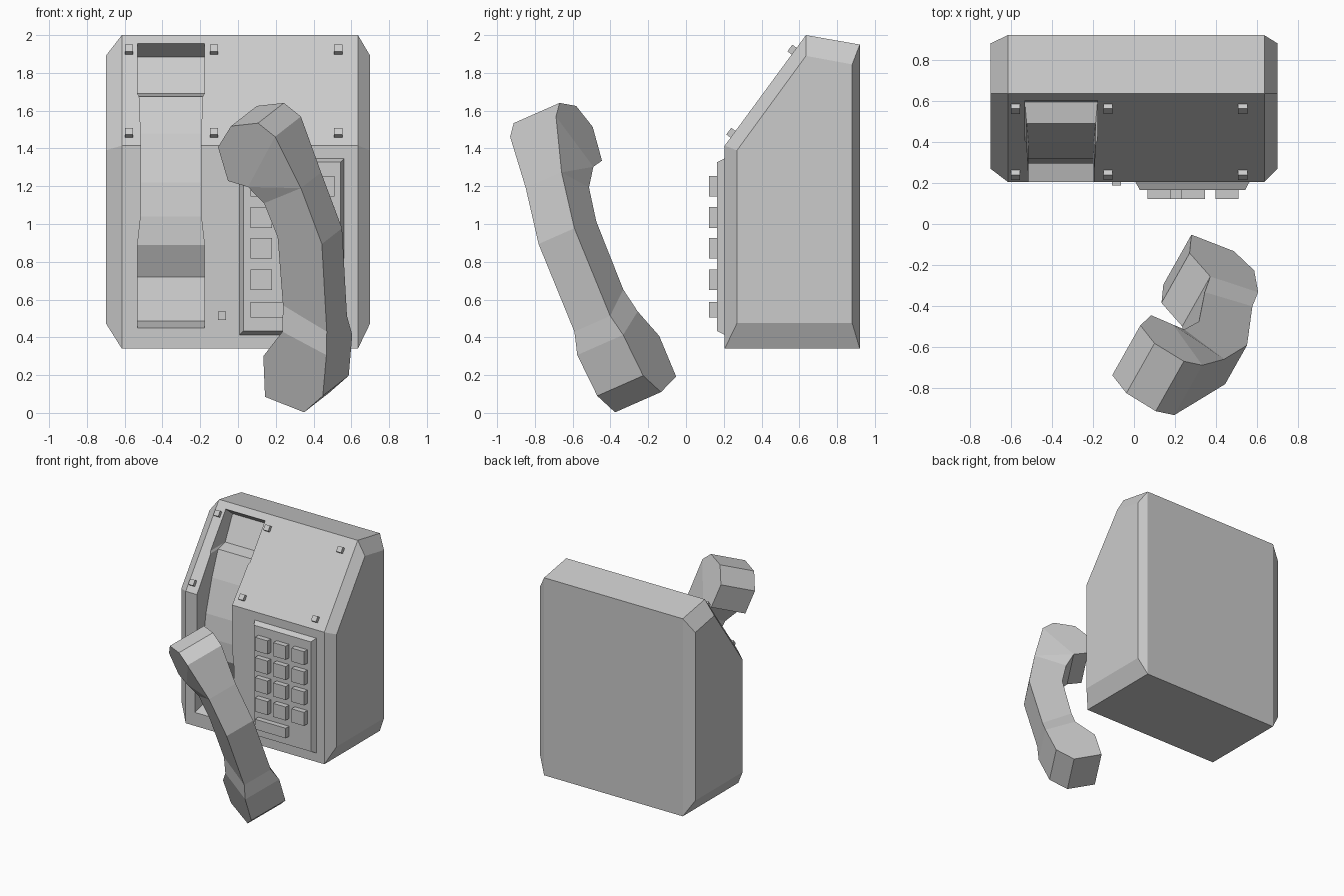
import bpy, bmesh, math
from mathutils import Vector, Matrix

if "Cube" in bpy.data.objects:
    bpy.data.objects.remove(bpy.data.objects["Cube"])


def make(name, verts, faces):
    bm = bmesh.new()
    vs = [bm.verts.new(v) for v in verts]
    for f in faces:
        bm.faces.new([vs[i] for i in f])
    bmesh.ops.recalc_face_normals(bm, faces=bm.faces[:])
    me = bpy.data.meshes.new(name)
    bm.to_mesh(me)
    bm.free()
    ob = bpy.data.objects.new(name, me)
    bpy.context.collection.objects.link(ob)
    return ob


def loft(name, rings):
    """Skin closed rings of equal size and cap both ends."""
    n = len(rings[0])
    faces = [list(range(n)), [(len(rings) - 1) * n + i for i in range(n)]]
    for r in range(len(rings) - 1):
        for i in range(n):
            j = (i + 1) % n
            faces.append([r * n + i, r * n + j, (r + 1) * n + j, (r + 1) * n + i])
    return make(name, [p for ring in rings for p in ring], faces)


def plate(name, x0, x1, z0, z1, y_back, y_front, inset=0.0):
    """Block on the front face, optionally tapering towards the front."""
    def ring(y, d):
        return [(x0 + d, y, z0 + d), (x1 - d, y, z0 + d),
                (x1 - d, y, z1 - d), (x0 + d, y, z1 - d)]
    return loft(name, [ring(y_back, 0), ring(y_front, inset)])


# Housing: side profile (y, z) with chamfered flanks
full = [(0.205, 0.34), (0.205, 1.415), (0.635, 2.0), (0.92, 1.95), (0.92, 0.34)]
small = [(0.27, 0.475), (0.27, 1.39), (0.635, 1.89), (0.88, 1.845), (0.88, 0.475)]
body = loft("housing", [[(x, y, z) for y, z in prof] for x, prof in
                        ((-0.70, small), (-0.615, full), (0.635, full), (0.70, small))])

# Handset cradle: channel cutter rows (floor y, floor z, half width, front z)
rows = [(0.60, 1.957, 0.177, 2.8), (0.69, 1.885, 0.177, 1.885), (0.595, 1.69, 0.177, 1.69),
        (0.49, 1.675, 0.168, 1.675), (0.40, 1.48, 0.160, 1.48), (0.32, 1.22, 0.158, 1.22),
        (0.295, 1.04, 0.160, 1.04), (0.295, 0.89, 0.177, 0.89), (0.38, 0.72, 0.177, 0.72),
        (0.34, 0.487, 0.177, 0.487), (0.205, 0.45, 0.177, 0.40)]
rows[0] = (0.60, 1.957, 0.177, 2.43)
cx, yf = -0.355, 0.0
cutter = loft("cradle_cutter", [[(cx - w, y, z), (cx + w, y, z), (cx + w, yf, zf), (cx - w, yf, zf)]
                                for y, z, w, zf in rows])
mod = body.modifiers.new("cradle", 'BOOLEAN')
mod.operation = 'DIFFERENCE'
mod.solver = 'EXACT'
mod.object = cutter
bpy.context.view_layer.objects.active = body
bpy.ops.object.modifier_apply(modifier=mod.name)
bpy.data.objects.remove(cutter)

# Square studs on the sloped panel
slope = Vector((0, 0.43, 0.585)).normalized()
out = Vector((0, -slope.z, slope.y))
for z in (1.915, 1.475):
    y = 0.205 + (z - 1.415) * 0.43 / 0.585
    for x in (-0.577, -0.127, 0.53):
        c = Vector((x, y, z))
        loft("panel_stud", [[c + Vector((sx * 0.022, 0, 0)) + slope * sz * 0.022 + out * d
                             for sx, sz in ((-1, -1), (1, -1), (1, 1), (-1, 1))]
                            for d in (-0.01, 0.028)])

# Hook button, keypad plate and keys
plate("hook_button", -0.107, -0.063, 0.493, 0.537, 0.215, 0.187)
plate("keypad_plate", 0.005, 0.565, 0.41, 1.35, 0.21, 0.165, 0.023)
for z in (1.145, 0.98, 0.817, 0.65):
    for x in (0.067, 0.232, 0.397):
        plate("key", x, x + 0.113, z, z + 0.11, 0.175, 0.122)
plate("wide_key", 0.067, 0.345, 0.505, 0.587, 0.175, 0.122)

# Handset: tilted planar profile (x, z, width factor) seen from the front
W = Vector((0.137, 0.243, 0.107))
prof = [(0.106, 1.534, 1), (0.196, 1.462, 1), (0.333, 1.19, .78), (0.444, 0.894, .78),
        (0.47, 0.43, .78), (0.468, 0.306, 1), (0.449, 0.09, 1), (0.35, 0.003, 1),
        (0.143, 0.085, 1), (0.134, 0.30, 1), (0.235, 0.43, 1), (0.238, 0.57, .78),
        (0.21, 0.93, .78), (0.138, 1.11, .78), (0.053, 1.196, 1), (-0.053, 1.228, 1),
        (-0.106, 1.407, 1), (-0.037, 1.518, 1)]
sides = [[], []]
for x, z, k in prof:
    shift = (1 - k) / 2
    y = (-0.043 + shift * W.length_squared - x * W.x - z * W.z) / W.y
    p = Vector((x, y, z))
    sides[0].append(p)
    sides[1].append(p + W * k)
n = len(prof)
flank = [(0, 1, 16, 17), (1, 14, 15, 16), (1, 2, 14), (2, 13, 14), (2, 3, 12, 13),
         (3, 4, 11, 12), (4, 5, 10, 11), (5, 6, 7, 8, 9, 10)]
faces = [list(f) for f in flank] + [[i + n for i in f] for f in flank]
faces += [[i, (i + 1) % n, (i + 1) % n + n, i + n] for i in range(n)]
make("handset", sides[0] + sides[1], faces)
